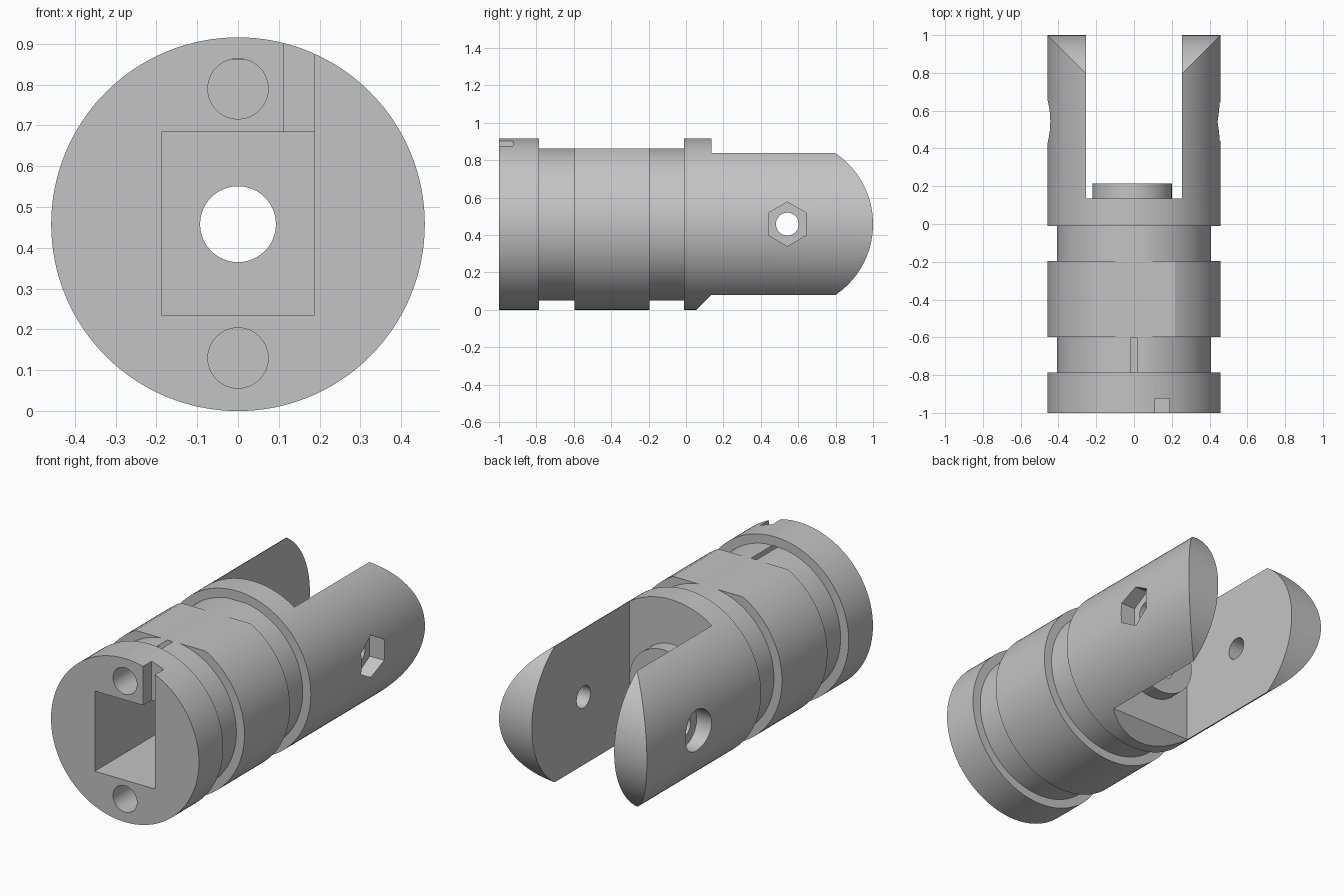
import bpy, math
from math import cos, sin, pi

if "Cube" in bpy.data.objects:
    bpy.data.objects.remove(bpy.data.objects["Cube"], do_unlink=True)

R = 0.458          # outer radius
G = 0.408          # groove radius
CZ = 0.458         # axis height
PIVOT = 0.542      # y of the fork pin
SLOT = 0.255       # half width of the fork slot

grey = bpy.data.materials.new("plain grey")
grey.use_nodes = True
grey.diffuse_color = (0.55, 0.55, 0.55, 1)
grey.node_tree.nodes["Principled BSDF"].inputs["Base Color"].default_value = (0.55, 0.55, 0.55, 1)


def make(name, verts, faces):
    mesh = bpy.data.meshes.new(name)
    mesh.from_pydata(verts, [], faces)
    mesh.materials.append(grey)
    ob = bpy.data.objects.new(name, mesh)
    bpy.context.collection.objects.link(ob)
    bpy.context.view_layer.objects.active = ob
    bpy.ops.object.select_all(action='DESELECT')
    ob.select_set(True)
    bpy.ops.object.mode_set(mode='EDIT')
    bpy.ops.mesh.select_all(action='SELECT')
    bpy.ops.mesh.normals_make_consistent(inside=False)
    bpy.ops.object.mode_set(mode='OBJECT')
    return ob


def prism(name, pts, axis, a, b):
    """Extrude a flat outline along x, with (y, z) points, or along y, with (x, z) points."""
    n = len(pts)
    place = (lambda p, d: (d, *p)) if axis == 'x' else (lambda p, d: (p[0], d, p[1]))
    verts = [place(p, d) for d in (a, b) for p in pts]
    faces = [tuple(range(n)), tuple(range(n, 2 * n))]
    faces += [(i, (i + 1) % n, n + (i + 1) % n, n + i) for i in range(n)]
    return make(name, verts, faces)


def ring(u, v, r, n=48, start=0.0):
    return [(u + r * cos(start + 2 * pi * i / n), v + r * sin(start + 2 * pi * i / n)) for i in range(n)]


def rect(u0, u1, v0, v1):
    return [(u0, v0), (u1, v0), (u1, v1), (u0, v1)]


def lathe(name, profile, n=128):
    """Turn (y, radius) points around the long axis."""
    verts = [(x, y, z) for y, r in profile for x, z in ring(0, CZ, r, n)]
    faces = [tuple(range(n)), tuple(range(len(verts) - n, len(verts)))]
    for k in range(len(profile) - 1):
        for i in range(n):
            j = (i + 1) % n
            faces.append((k * n + i, k * n + j, k * n + n + j, k * n + n + i))
    return make(name, verts, faces)


def combine(target, tool, operation='DIFFERENCE'):
    mod = target.modifiers.new(tool.name, 'BOOLEAN')
    mod.operation, mod.object, mod.solver = operation, tool, 'EXACT'
    bpy.context.view_layer.objects.active = target
    bpy.ops.object.modifier_apply(modifier=mod.name)
    bpy.data.objects.remove(tool, do_unlink=True)


# Turned body with two grooves
body = lathe("fork_body", [(-1, R), (-0.785, R), (-0.785, G), (-0.597, G), (-0.597, R),
                           (-0.195, R), (-0.195, G), (-0.01, G), (-0.01, R), (1.05, R)])

# Fork ends rounded about the pin
arc = [(PIVOT + R * cos(t), CZ + R * sin(t)) for t in (-pi / 2 + pi * i / 64 for i in range(65))]
arc[0], arc[-1] = (PIVOT, CZ - R - 0.02), (PIVOT, CZ + R + 0.02)
outline = arc + [(-1.1, CZ + R + 0.02), (-1.1, CZ - R - 0.02)]
combine(body, prism("rounded_envelope", outline, 'x', -0.6, 0.6), 'INTERSECT')

# Slot between the arms, bevelled lower lip and flat on the top
combine(body, prism("slot", rect(0.135, 1.2, -0.2, 1.2), 'x', -SLOT, SLOT))
combine(body, prism("lip_bevel", [(0.035, -0.02), (0.155, 0.1), (0.3, -0.02)], 'x', -SLOT, SLOT))
combine(body, prism("top_flat", rect(-0.785, -0.01, 0.862, 1.1), 'x', -0.35, 0.35))

# Round boss on the slot floor
combine(body, prism("boss", ring(-0.01, CZ, 0.21, 64), 'y', 0.1, 0.215), 'UNION')
combine(body, prism("boss_socket", ring(0, CZ, 0.13, 6), 'y', 0.08, 0.3))

# Pocket, centre bore, two end holes and the wire notch
combine(body, prism("pocket", rect(-0.187, 0.187, 0.235, 0.684), 'y', -1.1, -0.15))
combine(body, prism("bore", ring(0, CZ, 0.093), 'y', -0.3, 0.3))
for z in (0.13, 0.79):
    combine(body, prism("end_hole", ring(0, z, 0.074), 'y', -1.1, -0.6))
combine(body, prism("wire_notch", rect(0.112, 0.187, 0.6, 1.1), 'y', -1.1, -0.925))

# Pin hole with a hex recess on one arm and a round recess on the other
combine(body, prism("pin_hole", ring(PIVOT, CZ, 0.061), 'x', -0.7, 0.7))
combine(body, prism("hex_recess", ring(PIVOT, CZ, 0.118, 6, pi / 2), 'x', 0.365, 0.7))
combine(body, prism("round_recess", ring(PIVOT, CZ, 0.115), 'x', -0.7, -0.365))

bpy.ops.object.select_all(action='DESELECT')
body.select_set(True)
bpy.context.view_layer.objects.active = body
bpy.ops.object.shade_smooth_by_angle(angle=math.radians(25))
